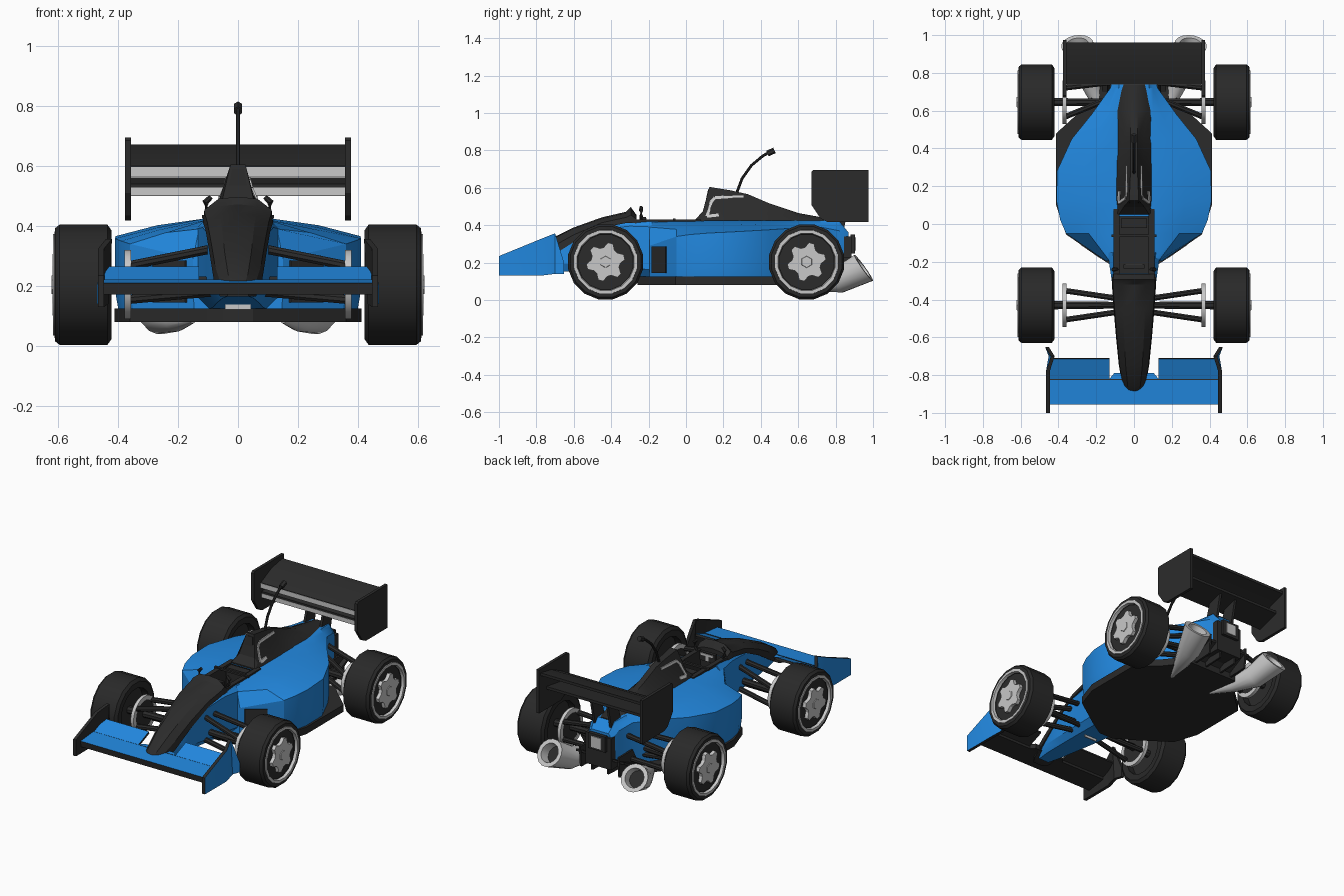
import bpy, bmesh, math
from mathutils import Vector

if "Cube" in bpy.data.objects:
    bpy.data.objects.remove(bpy.data.objects["Cube"])


def material(name, r, g, b):
    m = bpy.data.materials.new(name)
    m.diffuse_color = (r, g, b, 1)
    m.use_nodes = True
    m.node_tree.nodes["Principled BSDF"].inputs["Base Color"].default_value = m.diffuse_color
    return m


BLUE = material("blue paint", 0.016, 0.25, 0.75)
BLACK = material("black carbon", 0.024, 0.024, 0.024)
TIRE = material("tire rubber", 0.022, 0.022, 0.022)
GREY = material("light grey metal", 0.58, 0.58, 0.58)


def loft(name, rings, mat, mirror=False, caps=True, closed=False, mat2=None, rule=None):
    """Skin a list of equal-length closed rings of 3D points."""
    bm = bmesh.new()
    vs = [[bm.verts.new(p) for p in r] for r in rings]
    n = len(rings[0])
    pairs = list(zip(vs, vs[1:])) + ([(vs[-1], vs[0])] if closed else [])
    for a, b in pairs:
        for i in range(n):
            j = (i + 1) % n
            bm.faces.new((a[i], a[j], b[j], b[i]))
    if caps and not closed:
        bm.faces.new(vs[0])
        bm.faces.new(vs[-1])
    bmesh.ops.recalc_face_normals(bm, faces=bm.faces)
    bm.normal_update()
    if rule:
        for f in bm.faces:
            f.material_index = 1 if rule(f) else 0
    me = bpy.data.meshes.new(name)
    bm.to_mesh(me)
    bm.free()
    me.materials.append(mat)
    if mat2:
        me.materials.append(mat2)
    ob = bpy.data.objects.new(name, me)
    bpy.context.collection.objects.link(ob)
    if mirror:
        ob.modifiers.new("mirror", 'MIRROR').use_mirror_merge = False
    return ob


def prism(name, x0, x1, yz, mat, **kw):
    return loft(name, [[(x, y, z) for y, z in yz] for x in (x0, x1)], mat, **kw)


def box(name, x0, x1, y0, y1, z0, z1, mat, **kw):
    return prism(name, x0, x1, [(y0, z0), (y1, z0), (y1, z1), (y0, z1)], mat, **kw)


def body(name, sections, mat, **kw):
    """Loft along y; each section is y plus half outline (x, z) from top centre to bottom centre."""
    rings = []
    for y, half in sections:
        other = [(-x, z) for x, z in reversed(half[1:-1])]
        rings.append([(x, y, z) for x, z in half + other])
    return loft(name, rings, mat, **kw)


def tube(name, pts, radii, mat, dirs=None, n=8, **kw):
    pts = [Vector(p) for p in pts]
    rings = []
    for i, (p, r) in enumerate(zip(pts, radii)):
        d = Vector(dirs[i]) if dirs else pts[min(i + 1, len(pts) - 1)] - pts[max(i - 1, 0)]
        d.normalize()
        u = d.cross(Vector((0, 0, 1)) if abs(d.z) < 0.95 else Vector((1, 0, 0))).normalized()
        v = d.cross(u)
        rings.append([p + r * (math.cos(t) * u + math.sin(t) * v)
                      for t in (2 * math.pi * (k + 0.5) / n for k in range(n))])
    return loft(name, rings, mat, **kw)


def lathe(name, profile, cy, mat, n=16, **kw):
    """Revolve (x, r) points round the wheel axle at y = cy."""
    rings = [[(x, cy + r * math.cos(t), 0.204 + r * math.sin(t))
              for t in (2 * math.pi * (k + 0.5) / n for k in range(n))] for x, r in profile]
    return loft(name, rings, mat, mirror=True, **kw)


# Nose hull and its black top cowl
hull = body("nose_hull", [(y, [(0, zt), (w * .8, zt), (w, zt - .03), (w, zb + .04), (w * .7, zb), (0, zb)])
     for y, w, zt, zb in [(-.84, .05, .235, .165), (-.75, .072, .29, .16), (-.6, .09, .35, .15),
                          (-.45, .105, .41, .14), (-.3, .118, .425, .13), (-.15, .14, .42, .12)]], BLUE)
cowl = body("nose_cowl", [(y, [(0, zt), (w * .55, zt - .006), (w * .95, (zt + zb) / 2), (w, zb), (0, zb)])
     for y, w, zt, zb in [(-.895, .035, .205, .165), (-.86, .06, .245, .165), (-.75, .08, .315, .215),
                          (-.6, .095, .388, .31), (-.45, .108, .442, .385), (-.32, .117, .472, .412),
                          (-.295, .117, .497, .412), (-.265, .113, .455, .41)]], BLACK)
box("keel_plate", -.043, .043, -.41, -.403, .122, .168, GREY)

# Main body with side pods
pods = body("side_pod_body", [(y, [(0, zt), (a, zt), (b, z2), (c, z3), (c, zb + .07), (c * .97, zb), (0, zb)])
     for y, zt, a, b, z2, c, z3, zb in [
         (-.195, .42, .10, .13, .39, .15, .29, .115), (-.05, .42, .105, .24, .378, .36, .34, .115),
         (.02, .42, .105, .26, .388, .39, .35, .115),
         (.12, .425, .11, .27, .394, .41, .358, .115), (.28, .425, .11, .27, .402, .408, .366, .115),
         (.45, .425, .105, .21, .408, .33, .376, .115), (.58, .425, .10, .15, .41, .225, .385, .115),
         (.72, .425, .08, .10, .41, .125, .39, .13), (.82, .42, .07, .08, .40, .10, .37, .17),
         (.87, .36, .06, .07, .35, .08, .33, .22)]], BLUE)

# Side pod air inlets lie on the slanted front faces
loft("pod_inlet", [[(.15 + 1.448 * (y + .195) + k, y - k * .69, z) for y, z in
     [(-.18, .145), (-.105, .145), (-.105, .285), (-.18, .285)]] for k in (-.004, .005)], BLACK, mirror=True)

# Flat floor
outline = [(.05, -.26), (.15, -.2), (.36, -.055), (.412, .1), (.412, .48), (.28, .6), (.17, .74)]
outline += [(-x, y) for x, y in reversed(outline)]
loft("floor", [[(x, y, z) for x, y in outline] for z in (.08, .125)], BLACK)

# Cockpit opening
cutter = box("cockpit_cutter", -.08, .08, -.262, .04, .27, .7, BLACK)
cutter.hide_render = True
cutter.hide_viewport = True
for ob in (hull, pods, cowl):
    m = ob.modifiers.new("cockpit", 'BOOLEAN')
    m.operation, m.object, m.solver = 'DIFFERENCE', cutter, 'EXACT'
loft("cockpit_liner", [[(x, y, z) for x, y in [(-.079, -.261), (.079, -.261), (.079, .039), (-.079, .039)]]
     for z in (.425, .272)], BLACK, caps=False)
box("cockpit_floor", -.079, .079, -.261, .039, .271, .28, BLACK)
box("cockpit_rim", .078, .108, -.275, .08, .405, .43, BLACK, mirror=True)
box("seat", -.07, .07, -.02, .03, .28, .425, BLACK)
box("cockpit_crossbar", -.12, .12, -.07, -.055, .425, .437, BLACK)

# Steering wheel and mirrors
box("steering_wheel", -.055, .055, -.235, -.215, .39, .445, BLACK)
box("steering_bar", -.045, .045, -.216, -.211, .425, .439, GREY)
box("steering_column", -.01, .01, -.216, -.211, .395, .425, GREY)
tube("mirror", [(.085, -.24, .42), (.105, -.24, .45), (.108, -.24, .48), (.09, -.24, .497)],
     [.007, .01, .012, .009], BLACK, mirror=True)

# Engine cover with air box
body("engine_cover", [(y, [(0, zt), (a, zt), (b, zm), (c, zb), (0, zb)]) for y, zt, a, b, zm, c, zb in [
    (.05, .43, .08, .09, .425, .10, .40), (.09, .475, .055, .075, .45, .10, .40),
    (.125, .605, .025, .052, .50, .10, .41), (.24, .586, .02, .052, .50, .10, .41),
    (.33, .566, .018, .052, .48, .10, .41), (.45, .515, .018, .052, .46, .10, .41),
    (.6, .465, .02, .07, .44, .105, .41), (.82, .425, .02, .06, .41, .09, .38)]], BLACK)
loft("air_box_mouth", [[(x, y - k, z) for x, y, z in [(-.03, .11, .535), (.03, .11, .535), (.02, .122, .59), (-.02, .122, .59)]]
     for k in (0, .004)], TIRE)


# Pale line on each side of the engine cover
def cover_x(z):
    return .052 + (.5 - z) * .5 if z < .5 else .052 - (z - .5) * .27


line = [(.31, .555), (.155, .548), (.135, .525), (.112, .448), (.175, .455)]
for (ya, za), (yb, zb) in zip(line, line[1:]):
    d = Vector((yb - ya, zb - za)).normalized() * .008
    quad = [(ya - d.y, za + d.x), (yb - d.y, zb + d.x), (yb + d.y, zb - d.x), (ya + d.y, za - d.x)]
    loft("cover_line", [[(cover_x(z) + k, y, z) for y, z in quad] for k in (-.001, .006)], GREY, mirror=True)

# Antenna
tube("antenna", [(0, .27, .57), (0, .30, .65), (0, .35, .72), (0, .41, .77), (0, .45, .793)], [.008] * 5, BLACK)
tube("antenna_tip", [(0, .435, .783), (0, .473, .8)], [.016] * 2, BLACK, n=6)

# Front wing: blue on top, black below, bent end plates blue outside
up = lambda f: f.normal.z > .5
prism("front_wing", -.45, .45, [(-.95, .172), (-.955, .21), (-.825, .222), (-.825, .19)], BLACK, mat2=BLUE, rule=up)
prism("wing_slot", -.445, .445, [(-.828, .19), (-.828, .218), (-.817, .218), (-.817, .19)], BLACK)
prism("front_flap", .13, .445, [(-.82, .205), (-.82, .22), (-.715, .264), (-.71, .25)], BLACK,
      mirror=True, mat2=BLUE, rule=up)
loft("wing_bridge", [[(-.13, -.82, z), (.13, -.82, z), (.105, -.79, z), (-.105, -.79, z)] for z in (.19, .221)],
     BLACK, mat2=BLUE, rule=up)
loft("front_end_plate", [[(x - .02, y, zb), (x, y, zb), (x - k, y, zt), (x - .02 - k, y, zt)] for x, y, zb, zt, k in
     [(.466, -1, .13, .235, 0), (.466, -.78, .13, .325, 0), (.452, -.70, .14, .357, .012), (.47, -.652, .14, .2, 0)]],
     BLACK, mirror=True, mat2=BLUE, rule=lambda f: f.normal.x > .7)

# Rear wing
prism("rear_end_plate", .357, .376, [(.67, .51), (.72, .435), (.755, .418), (.975, .418), (.975, .695), (.68, .695), (.67, .685)],
      BLACK, mirror=True)
prism("rear_wing_top", -.36, .36, [(.74, .565), (.74, .6), (.85, .652), (.96, .672), (.96, .655), (.85, .62)], BLACK)
prism("rear_wing_low", -.36, .36, [(.75, .5), (.75, .54), (.9, .562), (.9, .545)], BLACK)
box("top_wing_stripe", -.357, .357, .738, .742, .567, .597, GREY)
box("low_wing_stripe", -.357, .357, .748, .752, .502, .528, GREY)
prism("wing_pillar", .05, .065, [(.74, .38), (.84, .36), (.88, .55), (.79, .54)], BLACK, mirror=True)

# Gearbox, tail light and diffuser fins
box("gearbox", -.09, .09, .72, .885, .14, .34, BLACK)
box("crash_box", -.06, .06, .88, .903, .25, .35, BLACK)
box("tail_light", -.035, .035, .90, .909, .265, .335, GREY)
for x in (.05, .13):
    prism("diffuser_fin", x, x + .012, [(.66, .09), (.87, .1), (.88, .23), (.74, .23)], BLACK, mirror=True)
prism("diffuser", -.17, .17, [(.7, .1), (.87, .19), (.87, .205), (.7, .13)], BLACK)

# Exhausts: tapering upturned horns
e = (.1, .81, .58)
tube("exhaust", [(.15, .53, .088), (.205, .68, .09), (.255, .82, .108), (.30, .95, .172), (.30, .95, .172), (.288, .885, .13)],
     [.012, .042, .071, .086, .06, .052], GREY, dirs=[(.3, 1, 0), (.3, 1, 0), (.25, 1, .25), e, e, e], n=16, mirror=True)
tube("exhaust_core", [(.289, .89, .133), (.291, .90, .14)], [.054] * 2, BLACK, dirs=[e, e], n=16, mirror=True)

# Wheels, brakes and suspension
for end, cy in (("front", -.43), ("rear", .645)):
    lathe(end + "_tire", [(.425, .145), (.422, .185), (.435, .204), (.595, .204), (.61, .192), (.612, .165), (.59, .145)],
          cy, TIRE, closed=True)
    lathe(end + "_rim_ring", [(.60, .152), (.616, .155), (.616, .172), (.60, .174)], cy, GREY, closed=True, n=16)
    lathe(end + "_rim_dish", [(.47, .15), (.596, .15)], cy, BLACK)
    star = []
    for k in range(24):
        r, t = (.104 if k % 4 < 2 else .078), 2 * math.pi * (k + .5) / 24
        star.append((cy + r * math.cos(t), .204 + r * math.sin(t)))
    prism(end + "_hub_star", .59, .618, star, GREY, mirror=True)
    lathe(end + "_hub_cap", [(.6, .04), (.622, .03)], cy, GREY, n=6)
    lathe(end + "_brake_ring", [(.357, .09), (.357, .116), (.378, .116), (.378, .09)], cy, GREY, closed=True, n=24)
    lathe(end + "_brake_core", [(.36, .09), (.375, .09)], cy, BLACK)
    tube(end + "_axle", [(.06, cy, .215), (.48, cy, .204)], [.019, .024], BLACK, mirror=True)
    shift = .075 if end == "rear" else 0
    for dy, inner in ((-.085, -.035), (.085, .035)):
        for part, za, zb in (("_upper_arm", .325, .268), ("_lower_arm", .18, .155)):
            tube(end + part, [(.08, cy + inner + shift, za), (.362, cy + dy * .9, zb)], [.016] * 2, BLACK, mirror=True)

# Smooth gentle curves, keep creases sharp
for ob in bpy.data.objects:
    if ob.type == 'MESH' and ob is not cutter:
        ob.select_set(True)
        bpy.context.view_layer.objects.active = ob
bpy.ops.object.shade_smooth_by_angle(angle=math.radians(25))
